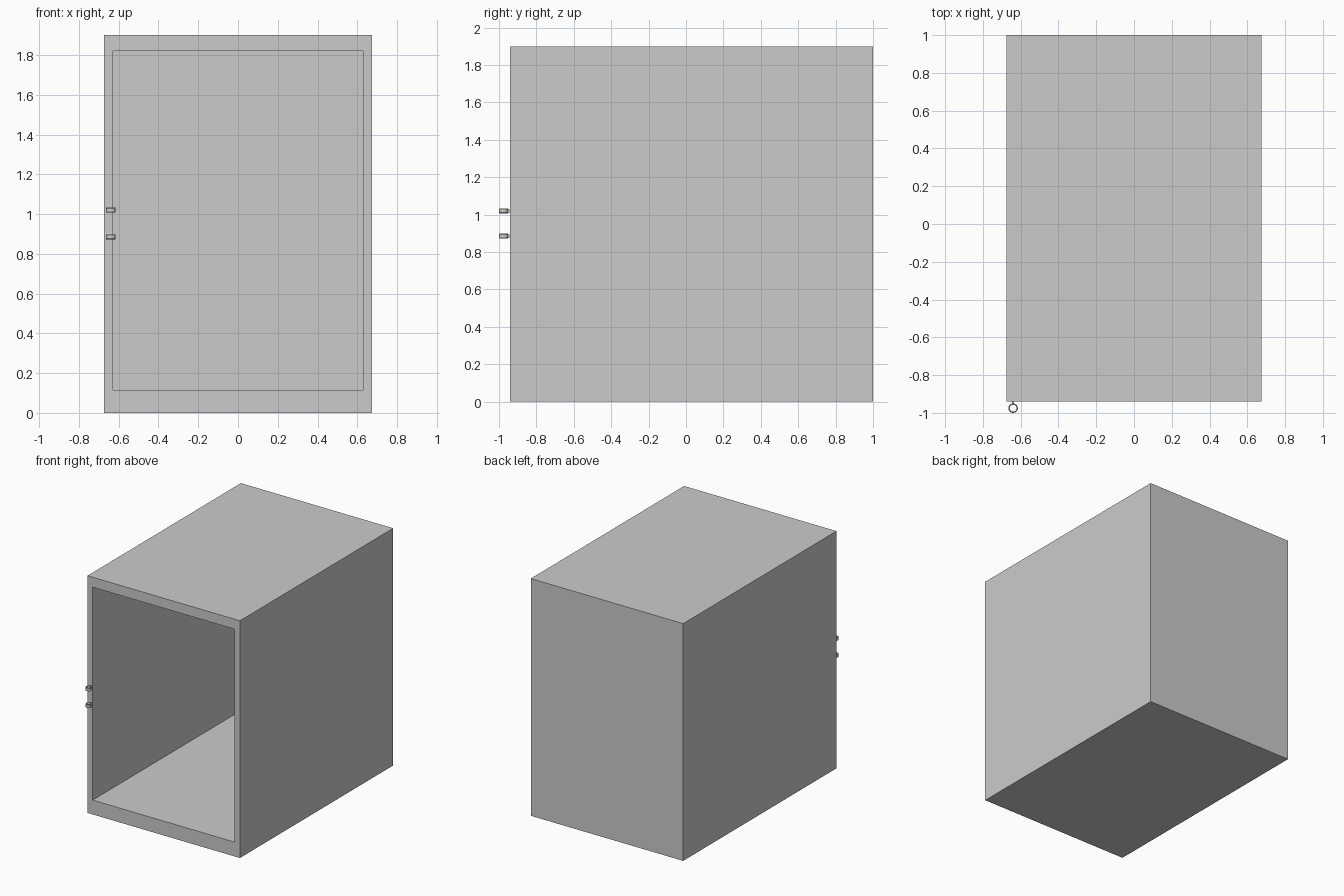
import bpy
import bmesh
from mathutils import Matrix

cube = bpy.data.objects.get("Cube")
if cube:
    bpy.data.objects.remove(cube, do_unlink=True)

grey = bpy.data.materials.new("light grey")
grey.use_nodes = True
colour = (0.6, 0.6, 0.6, 1)
grey.diffuse_color = colour
grey.node_tree.nodes["Principled BSDF"].inputs["Base Color"].default_value = colour


def add_object(name, bm):
    bmesh.ops.recalc_face_normals(bm, faces=bm.faces)
    mesh = bpy.data.meshes.new(name)
    bm.to_mesh(mesh)
    bm.free()
    mesh.materials.append(grey)
    obj = bpy.data.objects.new(name, mesh)
    bpy.context.collection.objects.link(obj)
    return obj


def box(bm, low, high):
    size = [b - a for a, b in zip(low, high)]
    mid = [(a + b) / 2 for a, b in zip(low, high)]
    matrix = Matrix.Translation(mid) @ Matrix.Diagonal((*size, 1))
    return bmesh.ops.create_cube(bm, size=1, matrix=matrix)["verts"]


# Cabinet shell: solid box whose front is inset and pushed in to form the cavity
bm = bmesh.new()
box(bm, (-0.675, -0.94, 0), (0.675, 1, 1.9))
bm.faces.ensure_lookup_table()
front = min(bm.faces, key=lambda f: f.calc_center_median().y)
bmesh.ops.inset_individual(bm, faces=[front], thickness=0.065)
for v in front.verts:
    v.co.z = 1.82 if v.co.z > 1 else 0.115
pushed = bmesh.ops.extrude_face_region(bm, geom=[front])["geom"]
for v in pushed:
    if isinstance(v, bmesh.types.BMVert):
        v.co.y = 0.93
if front.is_valid:
    bmesh.ops.delete(bm, geom=[front], context="FACES_ONLY")
add_object("cabinet_shell", bm)


# Hinge eyes: short upright rings on a small neck
def hinge_eye(name, z):
    bm = bmesh.new()
    sides = 24
    profile = [(0.018, -0.013), (0.022, -0.013), (0.025, -0.009),
               (0.025, 0.009), (0.022, 0.013), (0.018, 0.013)]
    verts = [bm.verts.new((r, 0, h)) for r, h in profile]
    edges = [bm.edges.new((verts[i - 1], verts[i])) for i in range(len(verts))]
    bmesh.ops.spin(bm, geom=verts + edges, cent=(0, 0, 0), axis=(0, 0, 1),
                   angle=6.283185, steps=sides, use_merge=True)
    bmesh.ops.remove_doubles(bm, verts=bm.verts, dist=0.0001)
    bmesh.ops.translate(bm, verts=bm.verts, vec=(-0.64, -0.975, z))
    box(bm, (-0.645, -0.953, z - 0.008), (-0.635, -0.938, z + 0.008))
    obj = add_object(name, bm)
    bpy.ops.object.select_all(action="DESELECT")
    obj.select_set(True)
    bpy.context.view_layer.objects.active = obj
    bpy.ops.object.shade_smooth_by_angle()


for label, height in (("lower", 0.885), ("upper", 1.02)):
    hinge_eye(label + "_hinge_eye", height)
